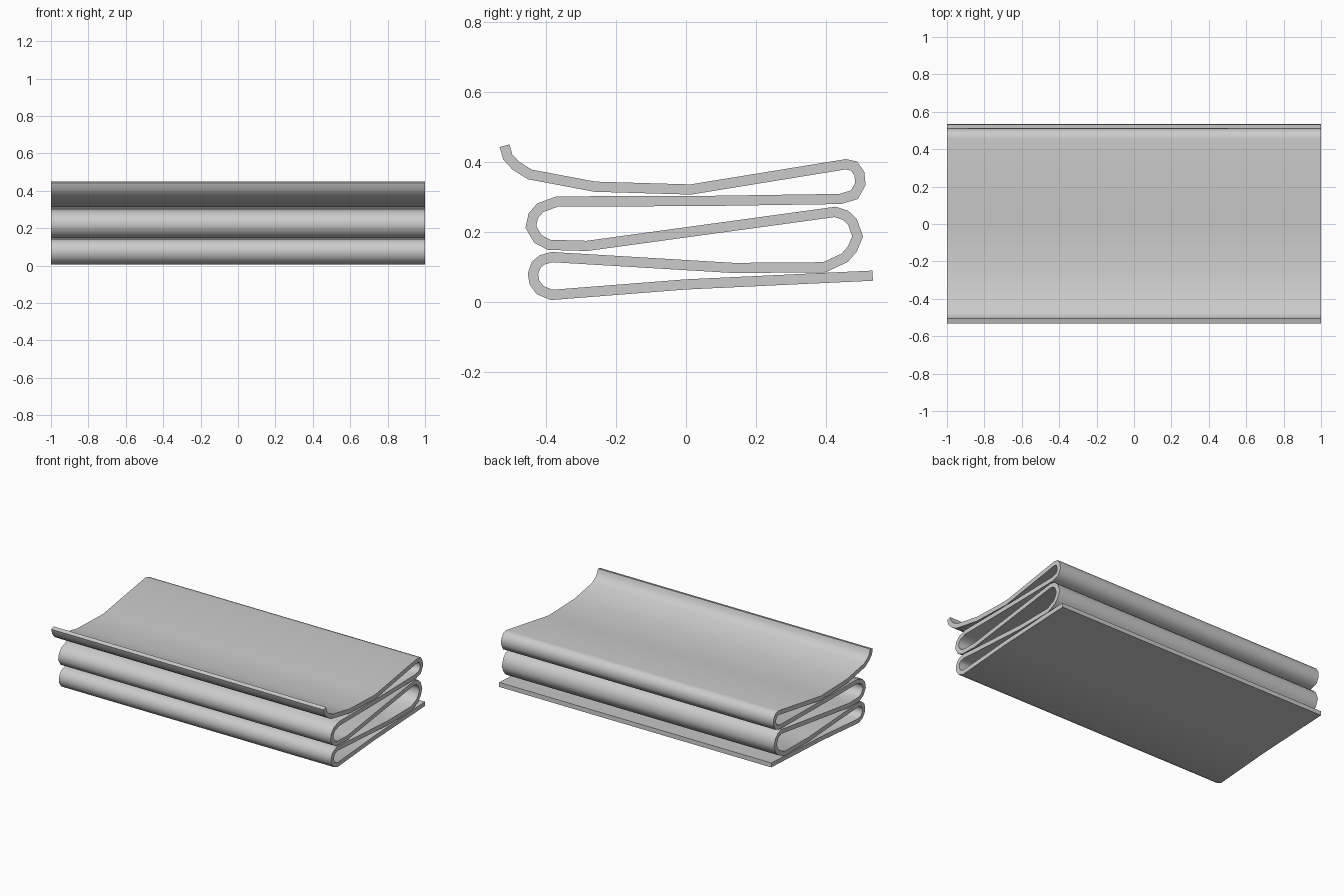
import bpy
import bmesh
from math import radians
from mathutils import Vector

HALF_WIDTH = 1.0
THICKNESS = 0.029

cube = bpy.data.objects.get("Cube")
if cube:
    bpy.data.objects.remove(cube, do_unlink=True)


def make_material(name, colour):
    material = bpy.data.materials.new(name)
    material.use_nodes = True
    material.diffuse_color = colour
    shader = next(n for n in material.node_tree.nodes if n.type == "BSDF_PRINCIPLED")
    shader.inputs["Base Color"].default_value = colour
    return material


# Centre line of the folded sheet as (y, z), from the bottom edge upwards
bottom_layer = [(.533, .075), (0, .05)]
lower_front_fold = [(-.384, .02), (-.417, .034), (-.433, .056), (-.437, .08),
                    (-.428, .106), (-.411, .12), (-.383, .128)]
second_layer = [(.137, .097)]
lower_back_fold = [(.395, .099), (.453, .126), (.475, .151), (.49, .187),
                   (.475, .229), (.456, .247), (.426, .257)]
third_layer = [(-.283, .16)]
upper_front_fold = [(-.391, .163), (-.423, .18), (-.443, .214), (-.436, .246),
                    (-.416, .269), (-.367, .287)]
fourth_layer = [(.04, .288)]
upper_back_fold = [(.44, .294), (.481, .306), (.498, .337), (.495, .366),
                   (.48, .388), (.456, .393)]
top_layer = [(.013, .321), (-.26, .329), (-.446, .364)]
curled_lip = [(-.486, .389), (-.509, .414), (-.518, .446)]

path = (bottom_layer + lower_front_fold + second_layer + lower_back_fold
        + third_layer + upper_front_fold + fourth_layer + upper_back_fold
        + top_layer + curled_lip)

# Sweep the line across the width
bm = bmesh.new()
verts = [bm.verts.new((-HALF_WIDTH, y, z)) for y, z in path]
edges = [bm.edges.new(pair) for pair in zip(verts, verts[1:])]
swept = bmesh.ops.extrude_edge_only(bm, edges=edges)
moved = [g for g in swept["geom"] if isinstance(g, bmesh.types.BMVert)]
bmesh.ops.translate(bm, verts=moved, vec=Vector((2 * HALF_WIDTH, 0, 0)))
bmesh.ops.recalc_face_normals(bm, faces=bm.faces[:])

mesh = bpy.data.meshes.new("folded_sheet")
bm.to_mesh(mesh)
bm.free()
mesh.materials.append(make_material("plain grey", (0.6, 0.6, 0.6, 1)))
sheet = bpy.data.objects.new("folded_sheet", mesh)
bpy.context.collection.objects.link(sheet)

# Give the sheet its thickness
solidify = sheet.modifiers.new("Thickness", "SOLIDIFY")
solidify.thickness = THICKNESS
solidify.offset = 0
solidify.use_even_offset = True

# Smooth folds with crisp cut edges
bpy.ops.object.select_all(action="DESELECT")
sheet.select_set(True)
bpy.context.view_layer.objects.active = sheet
bpy.ops.object.modifier_apply(modifier=solidify.name)
bpy.ops.object.shade_smooth_by_angle(angle=radians(50))
